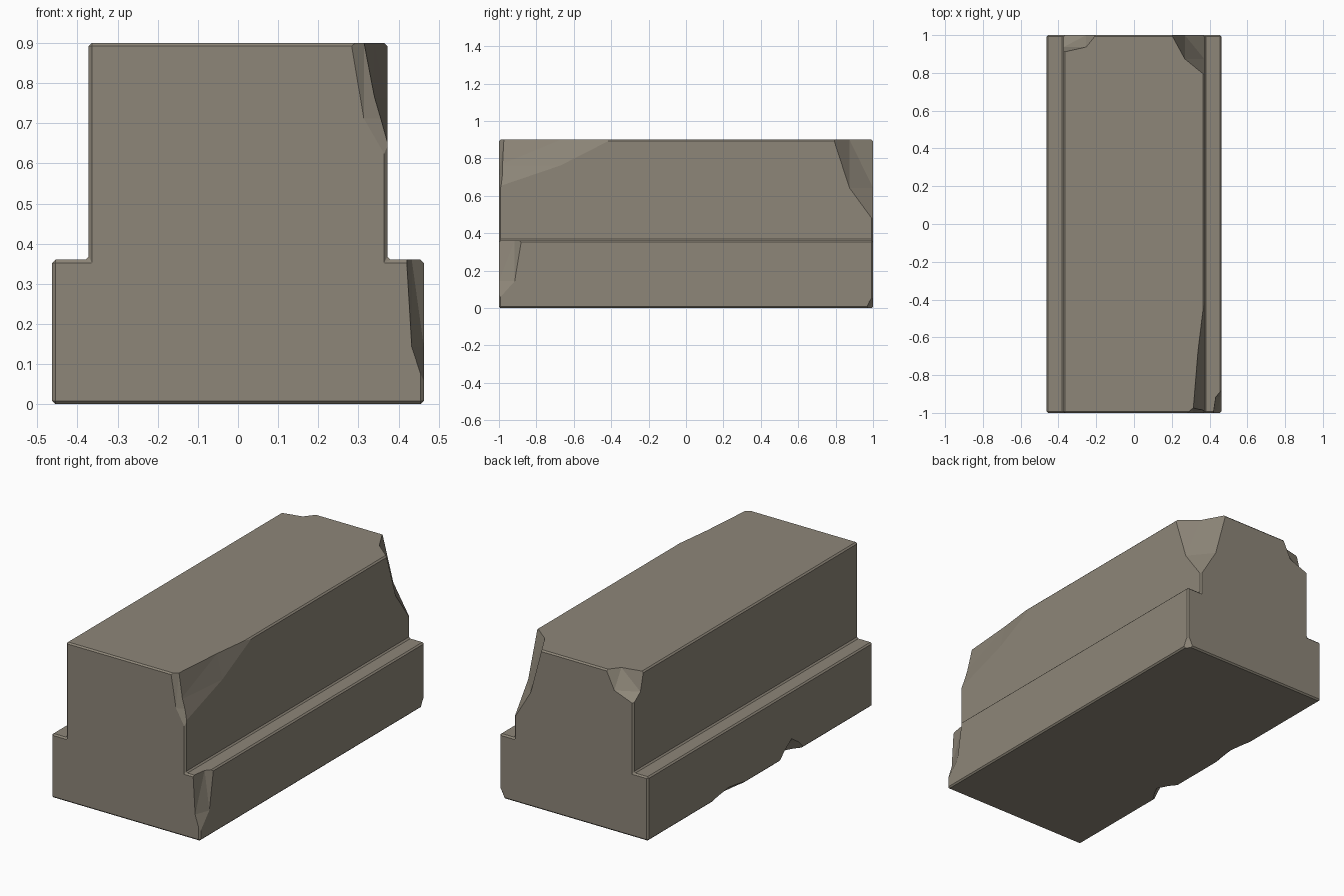
import bpy, bmesh
from mathutils import Vector

if "Cube" in bpy.data.objects:
    bpy.data.objects.remove(bpy.data.objects["Cube"])

stone = bpy.data.materials.new("weathered_stone")
stone.diffuse_color = (0.27, 0.24, 0.19, 1)
stone.use_nodes = True
stone.node_tree.nodes["Principled BSDF"].inputs["Base Color"].default_value = stone.diffuse_color
LOW, TOP = 0.463, 0.372     # half widths of base and upper block
STEP, HEIGHT = 0.36, 0.9


def new_object(name, bm):
    bmesh.ops.recalc_face_normals(bm, faces=bm.faces)
    mesh = bpy.data.meshes.new(name)
    bm.to_mesh(mesh)
    bm.free()
    mesh.materials.append(stone)
    ob = bpy.data.objects.new(name, mesh)
    bpy.context.collection.objects.link(ob)
    return ob


# Stepped block: half profile mirrored, then extruded along y
half = [(LOW, 0), (LOW, STEP), (TOP, STEP), (TOP, HEIGHT)]
profile = half + [(-x, z) for x, z in reversed(half)]
bm = bmesh.new()
face = bm.faces.new([bm.verts.new((x, -1, z)) for x, z in profile])
ext = bmesh.ops.extrude_face_region(bm, geom=[face])
bmesh.ops.translate(bm, vec=(0, 2, 0),
                    verts=[v for v in ext["geom"] if isinstance(v, bmesh.types.BMVert)])
block = new_object("stepped_stone_block", bm)

# Slightly worn edges
bev = block.modifiers.new("worn_edges", "BEVEL")
bev.width = 0.008
bev.segments = 1
bev.limit_method = "ANGLE"

cutters = []


def chip(name, corner, reach, scoop=0.6, on_edge=False):
    """Knock off a corner, or a bite from a y edge, reaching inwards along each axis."""
    c = Vector(corner)
    axes = [Vector([reach[i] if i == j else 0 for j in range(3)]) for i in range(3)]
    apex = -0.3 * (axes[0] + axes[1] + axes[2])
    points = axes + [scoop * (axes[i] + axes[i - 1]) for i in range(3)] + [apex]
    if on_edge:
        points += [Vector((p.x, -p.y, p.z)) for p in points if abs(p.y) > 1e-6]
    bm = bmesh.new()
    for p in points:
        bm.verts.new(c + p)
    bmesh.ops.convex_hull(bm, input=bm.verts)
    bmesh.ops.delete(bm, geom=[v for v in bm.verts if not v.link_faces], context="VERTS")
    cutter = new_object(name, bm)
    cutter.hide_render = True
    cutters.append(cutter)
    cut = block.modifiers.new(name, "BOOLEAN")
    cut.operation = "DIFFERENCE"
    cut.solver = "EXACT"
    cut.object = cutter


# Chips on the upper block
chip("back_corner_chip", (TOP, 1, HEIGHT), (-.172, -.21, -.43))
chip("long_edge_chip", (TOP, -1, HEIGHT), (-.06, .6, -.25), .55)
chip("front_corner_chip", (TOP, -1, HEIGHT), (-.09, .04, -.29), .65)
chip("back_left_chip", (-TOP, 1, HEIGHT), (.17, -.09, -.15), .7)
# Chips on the base
chip("lower_front_chip", (LOW, -1, STEP), (-.043, .12, -.31), .7)
chip("base_corner_chip", (LOW, 1, 0), (-.035, -.035, .065), .55)
chip("base_notch", (-LOW, -.28, 0), (.07, .11, .09), .55, True)
chip("base_edge_chip", (-LOW, .28, 0), (.03, .18, .03), .55, True)

# Bake the cuts and drop the cutters
deps = bpy.context.evaluated_depsgraph_get()
baked = bpy.data.meshes.new_from_object(block.evaluated_get(deps))
block.modifiers.clear()
block.data = baked
for cutter in cutters:
    bpy.data.objects.remove(cutter)
baked.materials.clear()
baked.materials.append(stone)
for poly in baked.polygons:
    poly.material_index = 0
